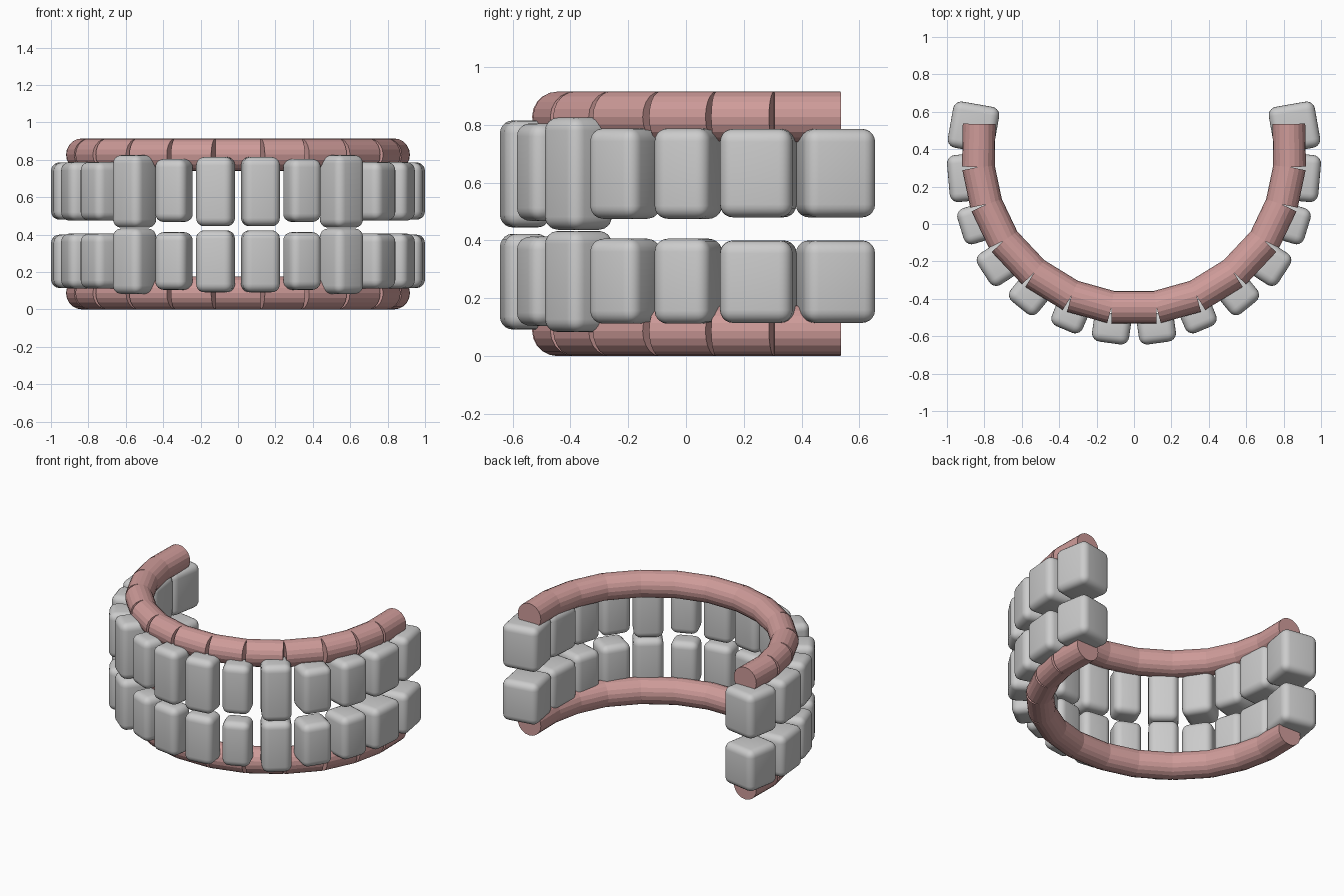
import bpy, bmesh
from math import radians
from mathutils import Vector, Matrix

if "Cube" in bpy.data.objects:
    bpy.data.objects.remove(bpy.data.objects["Cube"])

# Gum centreline (right half, front to back)
HALF = [(0.12, -0.445), (0.335, -0.385), (0.535, -0.262), (0.697, -0.09),
        (0.79, 0.105), (0.832, 0.305), (0.828, 0.535)]
PATH = [(-x, y) for x, y in reversed(HALF)] + HALF
R = 0.0875

# Teeth: name, x, y, angle, width, depth, upper z range, lower z range
TEETH = [
    ("central_incisor", 0.120, -0.557, 8, 0.20, 0.16, (0.445, 0.815), (0.092, 0.423)),
    ("lateral_incisor", 0.342, -0.490, 23, 0.18, 0.16, (0.468, 0.805), (0.105, 0.413)),
    ("canine", 0.553, -0.372, 39, 0.19, 0.19, (0.437, 0.825), (0.083, 0.433)),
    ("first_premolar", 0.720, -0.210, 57, 0.20, 0.20, (0.475, 0.788), (0.112, 0.406)),
    ("second_premolar", 0.822, 0.008, 73, 0.20, 0.22, (0.475, 0.788), (0.112, 0.406)),
    ("first_molar", 0.868, 0.250, 85, 0.252, 0.25, (0.480, 0.786), (0.115, 0.400)),
    ("second_molar", 0.858, 0.517, 100, 0.25, 0.25, (0.480, 0.786), (0.115, 0.400)),
]

pink = bpy.data.materials.new("gum_pink")
pink.diffuse_color = (0.62, 0.33, 0.32, 1)
pink.use_nodes = True
pink.node_tree.nodes["Principled BSDF"].inputs["Base Color"].default_value = pink.diffuse_color


def finish(bm, name, mat=None):
    me = bpy.data.meshes.new(name)
    bm.to_mesh(me)
    bm.free()
    ob = bpy.data.objects.new(name, me)
    bpy.context.collection.objects.link(ob)
    if mat:
        me.materials.append(mat)
    return ob


# Gum: straight cylinders butted end to end, leaving wedge notches outside
def gum(name, z):
    bm = bmesh.new()
    for a, b in zip(PATH, PATH[1:]):
        a, b = Vector((*a, z)), Vector((*b, z))
        d = b - a
        rot = d.to_track_quat('Z', 'Y').to_matrix().to_4x4()
        bmesh.ops.create_cone(bm, cap_ends=True, segments=20, radius1=R, radius2=R,
                              depth=d.length, matrix=Matrix.Translation((a + b) / 2) @ rot)
    finish(bm, name, pink)


# Tooth: rounded block, smooth shaded
def tooth(name, x, y, angle, w, d, zr):
    bm = bmesh.new()
    bmesh.ops.create_cube(bm, size=1)
    bmesh.ops.scale(bm, vec=(w, d, zr[1] - zr[0]), verts=bm.verts)
    bmesh.ops.bevel(bm, geom=bm.edges[:], offset=0.045, segments=5,
                    profile=0.5, affect='EDGES', clamp_overlap=True)
    for f in bm.faces:
        f.smooth = True
    ob = finish(bm, name)
    ob.location = (x, y, (zr[0] + zr[1]) / 2)
    ob.rotation_euler.z = radians(angle)


gum("upper_gum", 0.915 - R)
gum("lower_gum", R)
for name, x, y, ang, w, d, up, low in TEETH:
    for jaw, zr in (("upper", up), ("lower", low)):
        for side, s in (("right", 1), ("left", -1)):
            tooth(f"{jaw}_{side}_{name}", s * x, y, s * ang, w, d, zr)
